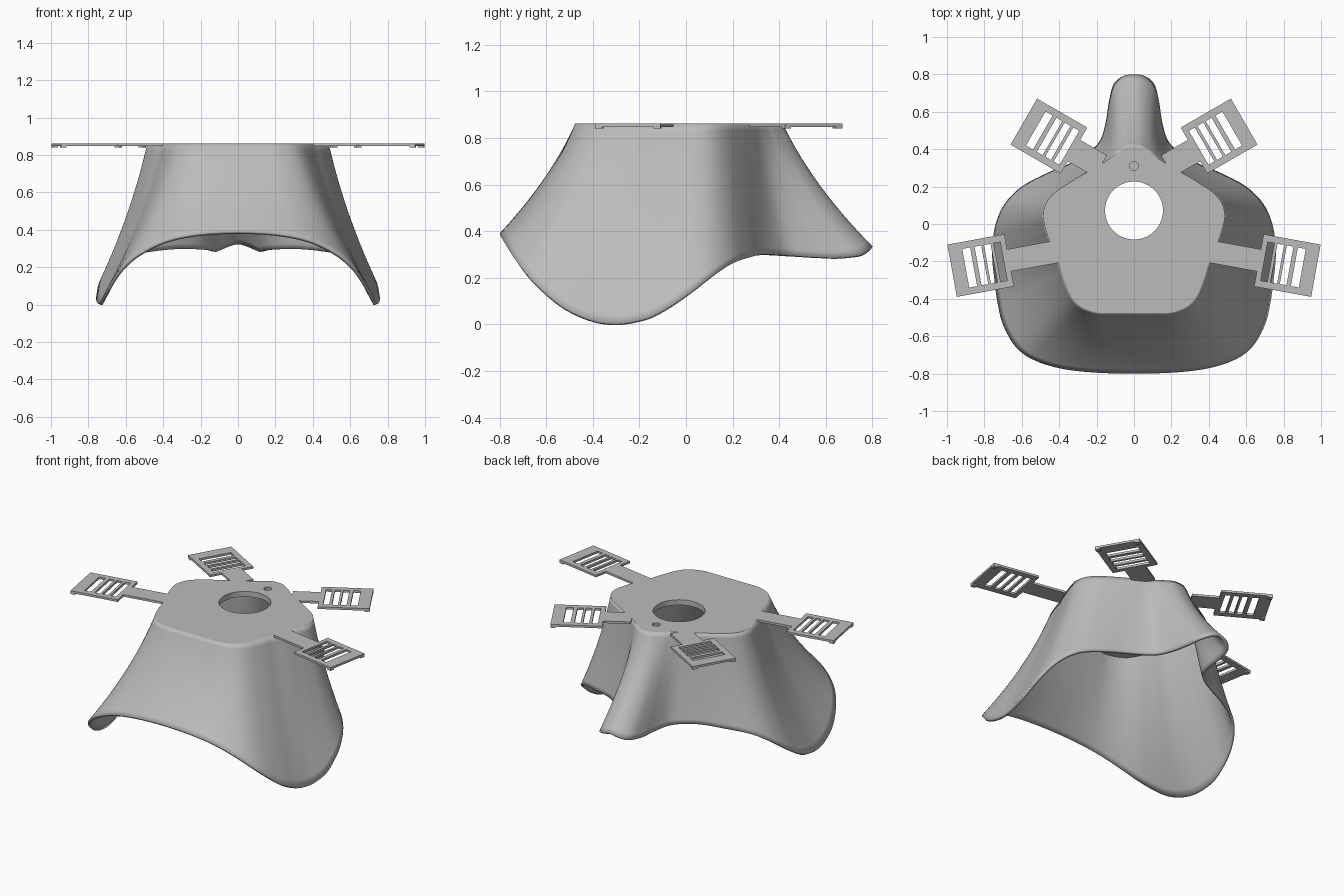
import bpy
import bmesh
import math
from mathutils import Matrix, Vector

cube = bpy.data.objects.get("Cube")
if cube:
    bpy.data.objects.remove(cube, do_unlink=True)

TOP = 0.862
PLATE = 0.035
STRAP = 0.014

grey = bpy.data.materials.new("matte_grey")
grey.use_nodes = True
grey.diffuse_color = (0.5, 0.5, 0.5, 1)
grey.node_tree.nodes["Principled BSDF"].inputs["Base Color"].default_value = (0.5, 0.5, 0.5, 1)


def make_object(name, bm):
    """Turn a bmesh into a grey object."""
    bmesh.ops.recalc_face_normals(bm, faces=bm.faces)
    mesh = bpy.data.meshes.new(name)
    bm.to_mesh(mesh)
    bm.free()
    mesh.materials.append(grey)
    obj = bpy.data.objects.new(name, mesh)
    bpy.context.collection.objects.link(obj)
    return obj


def thicken(bm, depth):
    """Extrude every flat face straight down."""
    result = bmesh.ops.extrude_face_region(bm, geom=bm.faces[:], use_keep_orig=True)
    verts = [g for g in result["geom"] if isinstance(g, bmesh.types.BMVert)]
    bmesh.ops.translate(bm, verts=verts, vec=(0, 0, -depth))


def closed_spline(half, steps):
    """Mirror a half outline over x and smooth it into a closed loop."""
    pts = [Vector(p) for p in half]
    pts += [Vector((-p.x, p.y, p.z)) for p in reversed(pts[1:-1])]
    n, loop = len(pts), []
    for i in range(n):
        a, b, c, d = (pts[(i + k) % n] for k in (-1, 0, 1, 2))
        for s in range(steps):
            t = s / steps
            loop.append(0.5 * (2 * b + (c - a) * t + (2 * a - 5 * b + 4 * c - d) * t ** 2
                               + (3 * b - a - 3 * c + d) * t ** 3))
    return loop


# Half outlines from back to front: top x, top y, hem x, hem y, hem z
SECTIONS = [
    (0, .415, 0, .8, .335), (.04, .41, .06, .79, .32), (.075, .39, .11, .745, .297),
    (.105, .37, .135, .65, .285), (.13, .35, .15, .55, .288), (.16, .33, .18, .45, .295),
    (.19, .31, .24, .385, .3), (.245, .28, .34, .325, .3), (.33, .23, .47, .27, .287),
    (.42, .17, .6, .2, .262), (.47, .11, .69, .11, .205), (.485, .04, .74, 0, .125),
    (.47, -.03, .757, -.12, .05), (.455, -.075, .757, -.2, .02), (.435, -.13, .745, -.31, .005),
    (.4, -.21, .73, -.42, .025), (.375, -.29, .7, -.54, .085), (.335, -.385, .63, -.66, .19),
    (.285, -.44, .53, -.73, .275), (.2, -.473, .38, -.775, .345), (.1, -.475, .2, -.795, .38),
    (0, -.475, 0, -.8, .39),
]
top_loop = closed_spline([(s[0], s[1], TOP) for s in SECTIONS], 5)
hem_loop = closed_spline([s[2:] for s in SECTIONS], 5)

# Flared skirt lofted from the plate edge to the wavy hem
bm = bmesh.new()
rows = 20
rings = []
for r in range(rows + 1):
    t = r / rows
    flare = t + 0.35 * (t * t - t)
    ring = []
    for a, b in zip(top_loop, hem_loop):
        p = a.lerp(b, flare)
        p.z = a.z + (b.z - a.z) * t
        ring.append(bm.verts.new(p))
    rings.append(ring)
count = len(top_loop)
for upper, lower in zip(rings, rings[1:]):
    for i in range(count):
        j = (i + 1) % count
        bm.faces.new((upper[i], lower[i], lower[j], upper[j]))
skirt = make_object("skirt_shell", bm)
if skirt.data.polygons[count // 2].normal.z < 0:
    skirt.data.flip_normals()
shell = skirt.modifiers.new("thickness", 'SOLIDIFY')
shell.thickness = 0.018
shell.offset = -1
bpy.context.view_layer.objects.active = skirt
skirt.select_set(True)
bpy.ops.object.shade_smooth_by_angle(angle=math.radians(40))


def circle(radius, y, sides):
    return [Vector((radius * math.cos(k * math.tau / sides),
                    y + radius * math.sin(k * math.tau / sides), TOP)) for k in range(sides)]


# Flat top plate with a large port and a small blind recess
PORT_Y, RECESS_Y, RECESS_R = 0.072, 0.31, 0.024
bm = bmesh.new()
edges = []
for loop in (top_loop, circle(0.155, PORT_Y, 64), circle(RECESS_R, RECESS_Y, 24)):
    verts = [bm.verts.new(p) for p in loop]
    edges += [bm.edges.new((verts[i - 1], verts[i])) for i in range(len(verts))]
bmesh.ops.triangle_fill(bm, edges=edges, use_beauty=True, normal=(0, 0, 1))
thicken(bm, PLATE)
make_object("top_plate", bm)

bm = bmesh.new()
bm.faces.new([bm.verts.new(p - Vector((0, 0, 0.015))) for p in circle(RECESS_R, RECESS_Y, 24)])
thicken(bm, PLATE - 0.015)
make_object("recess_floor", bm)


def strap(name, centre, angle, start, half_neck, side):
    """Neck and slotted buckle, laid out as cells along and across the strap."""
    us = [start, -.155, -.126, -.09, -.073, -.037, -.022, .014, .038, .081, .155]
    vs = [-.142, -.105, -half_neck, half_neck, .105, .142]
    bm = bmesh.new()
    for i in range(len(us) - 1):
        for j in range(len(vs) - 1):
            neck_gap = i == 0 and j != 2
            slot = i in (2, 4, 6, 8) and 0 < j < 4
            if not (neck_gap or slot):
                corners = ((i, j), (i + 1, j), (i + 1, j + 1), (i, j + 1))
                bm.faces.new([bm.verts.new((us[a], vs[b], 0)) for a, b in corners])
    bmesh.ops.remove_doubles(bm, verts=bm.verts, dist=0.0001)
    thicken(bm, STRAP)
    # Small feet under the outer corners
    for v in (-1, 1):
        size = Matrix.Diagonal((0.03, 0.03, 0.008, 1))
        place = Matrix.Translation((0.14, v * 0.127, -STRAP - 0.004))
        bmesh.ops.create_cube(bm, size=1, matrix=place @ size)
    turn = Matrix.Rotation(math.radians(angle), 4, 'Z')
    bm.transform(Matrix.Translation((centre[0], centre[1], TOP)) @ turn)
    bm.transform(Matrix.Diagonal((side, 1, 1, 1)))
    make_object(name, bm)


# Four straps, mirrored left and right
for label, side in (("left", 1), ("right", -1)):
    strap("back_strap_" + label, (.455, .47), 30, -.32, .066, side)
    strap("front_strap_" + label, (.82, -.222), -10.3, -.425, .06, side)
